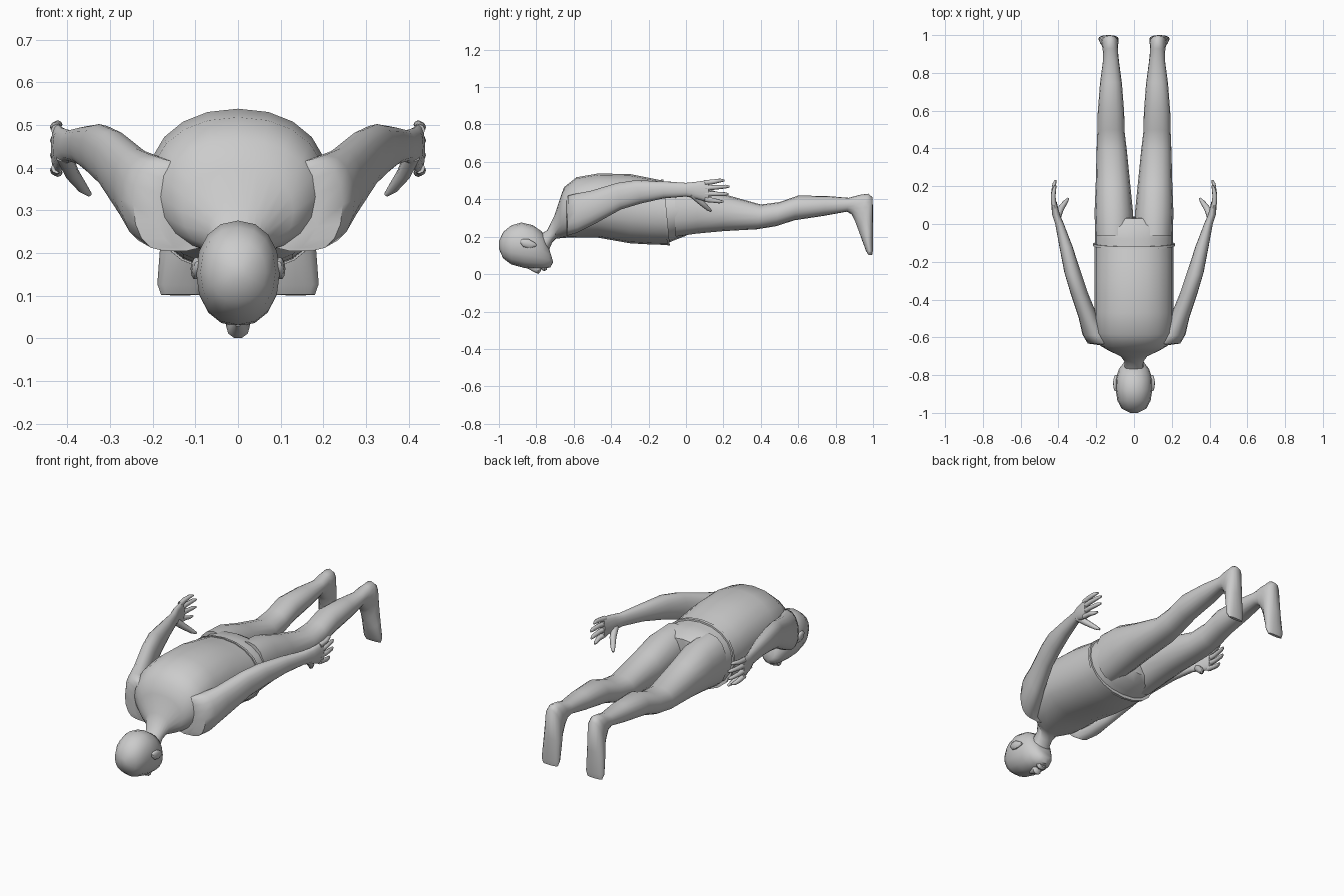
import bpy, bmesh, math
from mathutils import Vector


def skin(name, rings):
    """Join a list of point rings into one smooth closed body."""
    bm = bmesh.new()
    loops = [[bm.verts.new(p) for p in r] for r in rings]
    n = len(loops[0])
    for a, b in zip(loops, loops[1:]):
        for i in range(n):
            j = (i + 1) % n
            bm.faces.new((a[i], a[j], b[j], b[i]))
    bm.faces.new(loops[0])
    bm.faces.new(loops[-1])
    bmesh.ops.recalc_face_normals(bm, faces=bm.faces)
    me = bpy.data.meshes.new(name)
    bm.to_mesh(me)
    bm.free()
    ob = bpy.data.objects.new(name, me)
    bpy.context.collection.objects.link(ob)
    bpy.ops.object.select_all(action='DESELECT')
    ob.select_set(True)
    bpy.context.view_layer.objects.active = ob
    bpy.ops.object.shade_smooth_by_angle(angle=math.radians(50))
    return ob


def loft(name, sections, side=1, n=16, power=0.92):
    """Sections: centre x, half width, then lower and upper (y, z) points."""
    rings = []
    for cx, w, y0, z0, y1, z1 in sections:
        lo, hi = Vector((0, y0, z0)), Vector((0, y1, z1))
        ring = []
        for i in range(n):
            a = 2 * math.pi * i / n
            c, s = [math.copysign(abs(v) ** power, v) for v in (math.cos(a), math.sin(a))]
            p = (lo + hi) / 2 + (hi - lo) / 2 * s
            p.x = side * (cx + w * c)
            ring.append(p)
        rings.append(ring)
    return skin(name, rings)


def tube(name, path, side=1, n=8):
    """Tapered round limb along (x, y, z, radius) points."""
    pts = [Vector((side * p[0], p[1], p[2])) for p in path]
    q = (pts[-1] - pts[0]).to_track_quat('Z', 'Y')
    rings = []
    for p, data in zip(pts, path):
        rings.append([p + q @ Vector((data[3] * math.cos(2 * math.pi * i / n),
                                      data[3] * math.sin(2 * math.pi * i / n), 0))
                      for i in range(n)])
    return skin(name, rings)


# Head, face downwards
loft("head", [(0, .02, -1, .135, -1, .175), (0, .065, -.978, .085, -.978, .225),
              (0, .088, -.935, .052, -.935, .26), (0, .098, -.86, .032, -.88, .276),
              (0, .095, -.81, .028, -.82, .262), (0, .08, -.765, .028, -.77, .228),
              (0, .055, -.725, .036, -.745, .17), (0, .035, -.71, .065, -.73, .13)])
# Nose
loft("nose", [(0, .010, -.845, .028, -.845, .06), (0, .02, -.81, .009, -.81, .06),
              (0, .028, -.79, 0, -.79, .06), (0, .018, -.775, .016, -.778, .06)], n=10)
# Mouth
loft("mouth", [(0, .02, -.772, .022, -.772, .06), (0, .03, -.757, .015, -.757, .06),
               (0, .02, -.742, .024, -.742, .06)], n=10)

# Neck and trunk down to the hem
loft("torso", [(0, .05, -.74, .11, -.80, .20), (0, .05, -.715, .17, -.742, .235),
               (0, .07, -.695, .19, -.705, .31), (0, .13, -.67, .192, -.675, .40),
               (0, .18, -.635, .195, -.652, .465), (0, .205, -.56, .196, -.585, .518),
               (0, .21, -.47, .195, -.47, .538), (0, .21, -.30, .165, -.30, .535),
               (0, .21, -.18, .158, -.20, .515), (0, .21, -.088, .156, -.125, .50)], n=20)
# Hem band
loft("waistband", [(0, .216, -.100, .152, -.134, .507), (0, .216, -.086, .152, -.120, .505)], n=20)
# Hips
loft("hips", [(0, .207, -.10, .165, -.13, .497), (0, .207, -.06, .182, -.08, .494),
              (0, .205, 0, .205, -.02, .488), (0, .13, .04, .24, .03, .46)], n=20)

LEG = [(.105, .10, -.06, .20, -.06, .485), (.107, .102, .06, .217, .06, .475),
       (.111, .092, .2, .23, .2, .428), (.118, .08, .38, .24, .4, .372),
       (.122, .072, .48, .256, .5, .385), (.122, .07, .58, .288, .6, .42),
       (.122, .058, .74, .312, .75, .418), (.122, .042, .86, .334, .87, .408),
       (.124, .04, .885, .32, .93, .424), (.126, .042, .905, .28, .975, .43),
       (.128, .045, .922, .235, .998, .41), (.132, .05, .938, .19, 1, .25),
       (.135, .054, .962, .125, 1, .13), (.135, .045, .975, .103, .995, .101)]

ARM = [(.12, .07, -.64, .205, -.64, .40), (.175, .07, -.635, .205, -.63, .42),
       (.205, .068, -.58, .222, -.59, .43), (.24, .052, -.49, .267, -.51, .445),
       (.292, .046, -.35, .345, -.37, .487), (.325, .044, -.24, .378, -.27, .502),
       (.36, .035, -.12, .405, -.12, .496), (.394, .023, 0, .415, 0, .488),
       (.413, .021, .05, .405, .05, .493), (.424, .014, .12, .383, .12, .503)]

# Finger root z, tip y, tip z
FINGERS = [(.488, .205, .501), (.459, .232, .468), (.430, .228, .428), (.400, .20, .388)]

for side, word in ((-1, "left"), (1, "right")):
    loft(word + "_leg", LEG, side)
    loft(word + "_arm", ARM, side)
    for i, (z0, y1, z1) in enumerate(FINGERS):
        zm = (z0 + z1) / 2
        tube(f"{word}_finger_{i + 1}", [(.424, .10, z0, .014), (.428, .15, zm, .0125),
                                        (.422, y1 - .02, z1, .010), (.416, y1, z1, .005)], side)
    tube(word + "_thumb", [(.408, .03, .43, .02), (.388, .08, .385, .017),
                           (.362, .118, .35, .012), (.348, .135, .337, .006)], side)
    # Ear
    loft(word + "_ear", [(.094, .008, -.885, .165, -.885, .18), (.098, .01, -.87, .145, -.87, .19),
                         (.10, .011, -.84, .138, -.84, .188), (.097, .009, -.81, .145, -.81, .17),
                         (.094, .006, -.80, .15, -.80, .16)], side, n=10)
